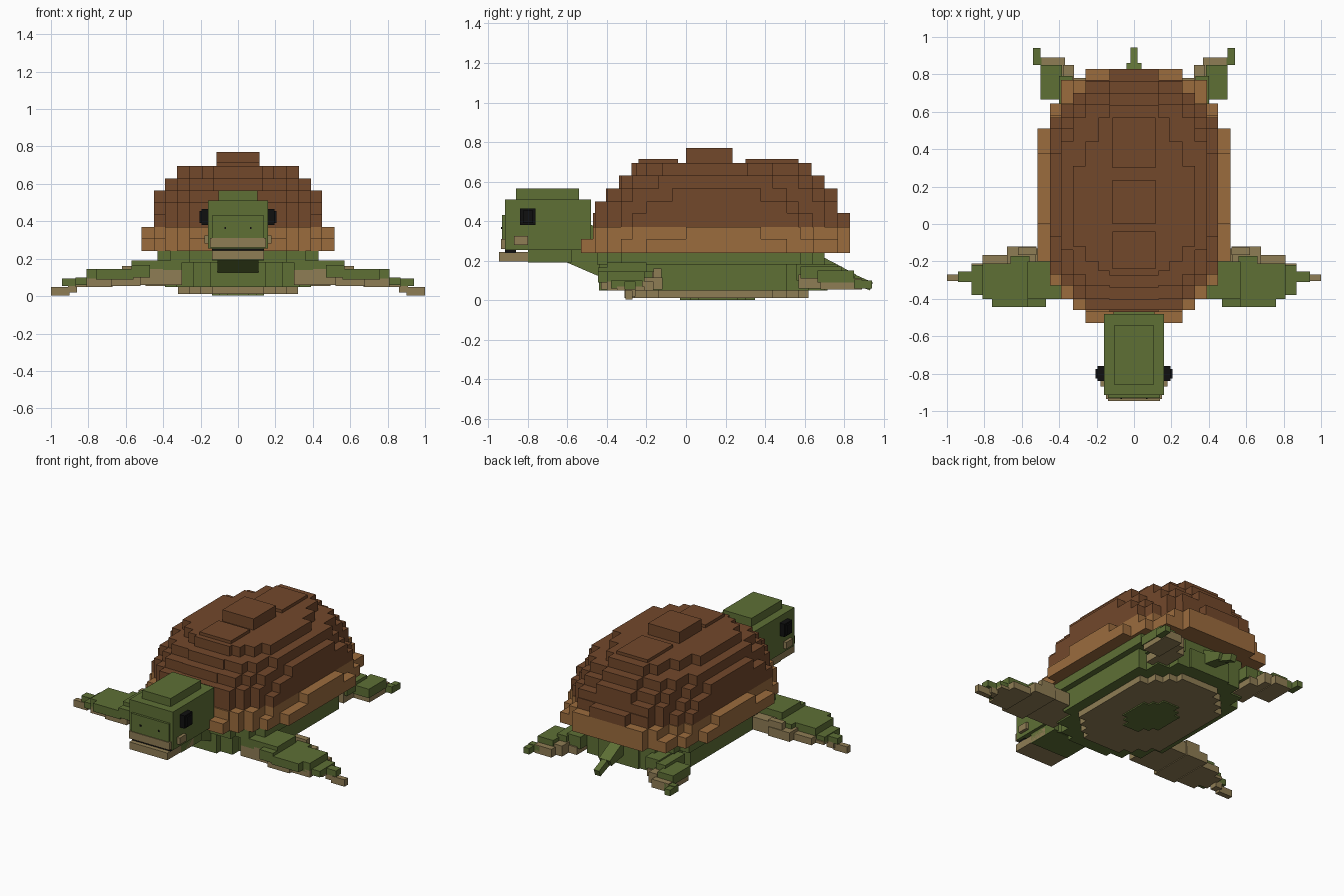
import bpy, bmesh
from mathutils import Vector

cube = bpy.data.objects.get("Cube")
if cube:
    bpy.data.objects.remove(cube)


def material(name, rgb):
    m = bpy.data.materials.new(name)
    m.use_nodes = True
    m.diffuse_color = (*rgb, 1)
    m.node_tree.nodes["Principled BSDF"].inputs["Base Color"].default_value = (*rgb, 1)
    return m


BROWN = material("dark brown", (.17, .065, .024))
RIM = material("light brown", (.33, .15, .048))
GREEN = material("green", (.112, .162, .036))
TAN = material("tan", (.275, .205, .089))
BLACK = material("black", (.005, .005, .005))


def finish(name, bm, mat):
    bmesh.ops.recalc_face_normals(bm, faces=bm.faces)
    mesh = bpy.data.meshes.new(name)
    bm.to_mesh(mesh)
    bm.free()
    mesh.materials.append(mat)
    ob = bpy.data.objects.new(name, mesh)
    bpy.context.collection.objects.link(ob)
    return ob


def stepped_slab(name, mat, z0, z1, steps):
    """Symmetric stair-step outline; steps are (half width, back y, front y) from widest to narrowest."""
    right = []
    low = [(w, a) for w, a, b in steps]
    high = [(w, b) for w, a, b in steps]
    for i in range(len(steps) - 1, -1, -1):
        if i < len(steps) - 1:
            right.append((low[i][0], low[i][1]) if i < 0 else (low[i + 1][0], low[i][1]))
            right.append((low[i][0], low[i][1]))
        else:
            right.append(low[i])
    for i in range(len(steps)):
        right.append(high[i])
        if i < len(steps) - 1:
            right.append((high[i + 1][0], high[i][1]))
    outline = right + [(-x, y) for x, y in reversed(right)]
    bm = bmesh.new()
    face = bm.faces.new([bm.verts.new((x, y, z0)) for x, y in outline])
    ext = bmesh.ops.extrude_face_region(bm, geom=[face])["geom"]
    bmesh.ops.translate(bm, vec=(0, 0, z1 - z0),
                        verts=[g for g in ext if isinstance(g, bmesh.types.BMVert)])
    return finish(name, bm, mat)


def boxes(name, mat, spans, mirror=False):
    """One object from (x0, x1, y0, y1, z0, z1) boxes, optionally copied to the other side."""
    bm = bmesh.new()
    for x0, x1, y0, y1, z0, z1 in spans:
        for s in (1, -1) if mirror else (1,):
            geo = bmesh.ops.create_cube(bm, size=1)["verts"]
            for v in geo:
                v.co = Vector((s * ((x0 + x1) / 2 + v.co.x * (x1 - x0)),
                               (y0 + y1) / 2 + v.co.y * (y1 - y0),
                               (z0 + z1) / 2 + v.co.z * (z1 - z0)))
    return finish(name, bm, mat)


def side_prism(name, mat, half, profile):
    """Extrude a (y, z) profile across x."""
    bm = bmesh.new()
    a, b = [[bm.verts.new((s * half, y, z)) for y, z in profile] for s in (-1, 1)]
    bm.faces.new(a)
    bm.faces.new(b)
    for i in range(len(a)):
        j = (i + 1) % len(a)
        bm.faces.new((a[i], a[j], b[j], b[i]))
    return finish(name, bm, mat)


# Shell rim
stepped_slab("shell_rim_lower", RIM, .24, .31,
             [(.515, -.2, .51), (.45, -.33, .645), (.39, -.4, .77), (.325, -.46, .77), (.26, -.53, .83)])
stepped_slab("shell_rim_upper", RIM, .31, .37,
             [(.515, 0, .38), (.45, -.27, .58), (.39, -.4, .645), (.325, -.46, .77), (.26, -.47, .83)])

# Shell dome, layer by layer
stepped_slab("shell_layer_1", BROWN, .37, .44,
             [(.45, -.27, .57), (.39, -.33, .64), (.325, -.4, .7), (.26, -.46, .77), (.13, -.47, .83)])
stepped_slab("shell_layer_2", BROWN, .44, .5,
             [(.45, -.2, .51), (.39, -.33, .57), (.325, -.4, .7), (.26, -.46, .765)])
stepped_slab("shell_layer_3", BROWN, .5, .565,
             [(.45, -.07, .38), (.39, -.27, .51), (.325, -.33, .64), (.26, -.4, .7), (.13, -.405, .765)])
stepped_slab("shell_layer_4", BROWN, .565, .63,
             [(.39, -.14, .44), (.325, -.27, .57), (.26, -.33, .64), (.13, -.34, .7)])
stepped_slab("shell_layer_5", BROWN, .63, .695,
             [(.325, -.12, .31), (.26, -.2, .44), (.19, -.25, .57), (.13, -.275, .635)])
boxes("shell_plates", BROWN, [(-.115, .115, -.24, -.04, .68, .715),
                              (-.115, .115, .3, .57, .68, .715),
                              (-.115, .115, 0, .235, .68, .77)])

# Body and belly
stepped_slab("body_upper", GREEN, .18, .245,
             [(.43, -.33, .58), (.36, -.4, .64), (.26, -.45, .7)])
stepped_slab("body_lower", GREEN, .05, .18,
             [(.39, -.2, .51), (.33, -.33, .62), (.24, -.4, .7), (.15, -.44, .715)])
stepped_slab("belly_plate", TAN, .01, .05,
             [(.32, -.14, .44), (.26, -.2, .51), (.2, -.26, .57), (.14, -.31, .62)])
stepped_slab("belly_patch", GREEN, .002, .01,
             [(.14, .06, .26), (.1, .02, .3), (.06, -.03, .35)])

# Neck and head
side_prism("neck", GREEN, .11, [(-.6, .19), (-.45, .125), (-.36, .125), (-.36, .36), (-.6, .4)])
boxes("head", GREEN, [(-.16, .16, -.915, -.48, .255, .51),
                      (-.105, .105, -.86, -.54, .5, .565),
                      (-.14, .14, -.93, -.9, .3, .43),
                      (-.14, .14, -.8, -.58, .19, .26)])
boxes("upper_lip", TAN, [(-.15, .15, -.935, -.86, .26, .31)])
boxes("lip_corners", TAN, [(.15, .18, -.87, -.8, .28, .325)], True)
boxes("mouth_gap", BLACK, [(-.14, .14, -.915, -.86, .24, .262)])
boxes("jaw", TAN, [(-.14, .14, -.945, -.67, .195, .243)])
boxes("eyes", BLACK, [(.15, .195, -.84, -.76, .38, .465),
                      (.15, .205, -.825, -.775, .39, .455)], True)
boxes("nostrils", BLACK, [(.063, .073, -.935, -.925, .36, .37)], True)

# Front flippers: tan underside with a green top, stepping down outwards
boxes("front_flipper_base", TAN, [(.3, .42, -.4, -.2, .06, .14),
                                  (.4, .53, -.4, -.13, .06, .145),
                                  (.52, .68, -.43, -.12, .055, .115),
                                  (.67, .81, -.4, -.165, .05, .095),
                                  (.8, .87, -.35, -.21, .05, .07),
                                  (.86, .91, -.305, -.255, .02, .06),
                                  (.9, 1, -.305, -.27, .004, .05),
                                  (.52, .62, -.165, -.125, .1, .16)], True)
boxes("front_flipper_top", GREEN, [(.3, .42, -.4, -.2, .13, .19),
                                   (.41, .57, -.4, -.2, .13, .19),
                                   (.47, .57, -.445, -.2, .1, .165),
                                   (.56, .66, -.445, -.17, .09, .145),
                                   (.65, .76, -.445, -.21, .09, .145),
                                   (.75, .81, -.4, -.21, .08, .145),
                                   (.8, .87, -.38, -.22, .06, .1),
                                   (.86, .94, -.31, -.255, .055, .095)], True)

# Rear flippers
boxes("rear_flipper_base", TAN, [(.26, .34, .6, .78, .06, .11),
                                 (.32, .38, .57, .85, .06, .13),
                                 (.37, .495, .68, .89, .055, .11)], True)
boxes("rear_flipper_top", GREEN, [(.24, .34, .56, .77, .1, .18),
                                  (.33, .4, .58, .79, .11, .17),
                                  (.385, .5, .665, .85, .09, .15),
                                  (.46, .54, .85, .89, .06, .105),
                                  (.5, .54, .85, .94, .06, .1)], True)

# Tail
side_prism("tail_base", GREEN, .04, [(.68, .12), (.84, .09), (.86, .13), (.7, .215)])
side_prism("tail_tip", GREEN, .02, [(.72, .13), (.93, .05), (.945, .09), (.74, .18)])
